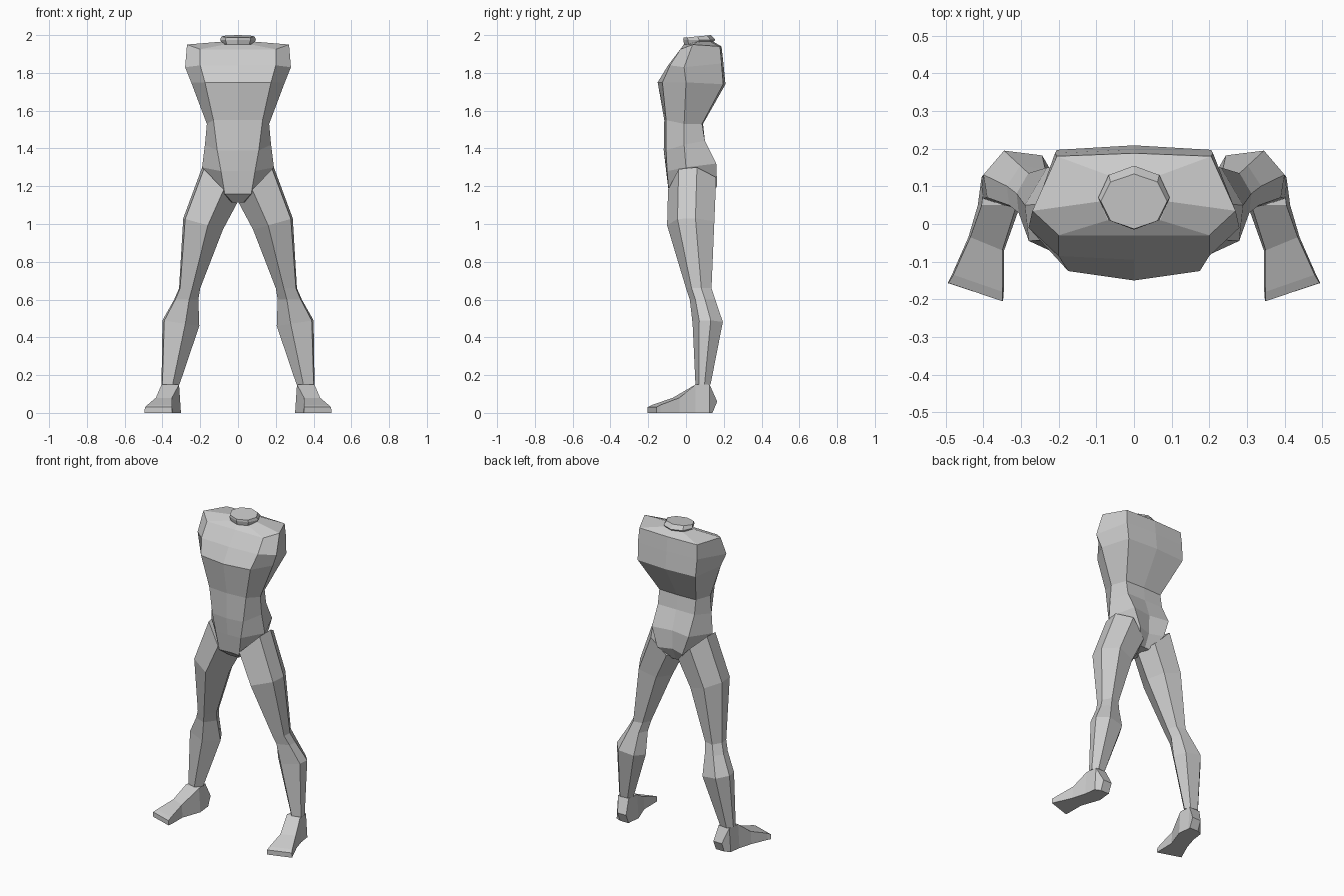
import bpy, bmesh, math


def loft(name, rings, mirror=False):
    """Skin a stack of closed rings, cap both ends, optionally mirror across x = 0."""
    bm = bmesh.new()
    rows = [[bm.verts.new(p) for p in ring] for ring in rings]
    n = len(rows[0])
    for a, b in zip(rows, rows[1:]):
        for i in range(n):
            j = (i + 1) % n
            bm.faces.new((a[i], a[j], b[j], b[i]))
    bm.faces.new(rows[0])
    bm.faces.new(rows[-1])
    bmesh.ops.recalc_face_normals(bm, faces=bm.faces)
    mesh = bpy.data.meshes.new(name)
    bm.to_mesh(mesh)
    bm.free()
    obj = bpy.data.objects.new(name, mesh)
    bpy.context.collection.objects.link(obj)
    if mirror:
        mod = obj.modifiers.new("mirror", 'MIRROR')
        mod.use_mirror_merge = False
    return obj


# Torso: eight-sided rings from neck base to crotch
def torso_ring(zf, zs, zb, yc, xf, yf, xs, ys, xb, yb, dy):
    half = [(xf, yf, zf), (xs, ys, zs), (xb, yb, zb)]
    other = [(-x, y, z) for x, y, z in reversed(half)]
    return [(0, yc, zf)] + half + [(0, yb + dy, zb)] + other


TORSO = [
    # z front, side, back | centre y | front corner | side | back corner | back bulge
    (1.95, 1.965, 1.965, -.012, .07, .01, .09, .06, .07, .13, .015),
    (1.925, 1.95, 1.94, -.03, .20, -.03, .27, .035, .205, .18, .008),
    (1.84, 1.83, 1.85, -.095, .20, -.085, .28, -.01, .21, .188, .01),
    (1.75, 1.75, 1.74, -.15, .175, -.125, .248, 0, .205, .197, .012),
    (1.55, 1.53, 1.53, -.115, .13, -.105, .165, -.01, .13, .085, .005),
    (1.39, 1.42, 1.44, -.118, .11, -.105, .175, -.01, .13, .10, 0),
    (1.28, 1.30, 1.32, -.105, .09, -.10, .19, 0, .13, .16, -.02),
    (1.16, 1.18, 1.20, -.085, .07, -.09, .12, .03, .09, .165, -.03),
    (1.115, 1.115, 1.12, -.04, .03, -.04, .04, .03, .03, .10, 0),
]
loft("torso", [torso_ring(*r) for r in TORSO])


# Neck: short flared octagonal stub, tilted slightly forward
def neck_ring(z, rx, ry, y0, tilt):
    ring = []
    for k in range(8):
        a = k * math.pi / 4
        s = math.sin(a)
        ring.append((rx * math.cos(a), y0 + ry * s, z + tilt * s))
    return ring


loft("neck", [neck_ring(1.94, .075, .07, .065, .01),
              neck_ring(1.975, .095, .085, .07, .0),
              neck_ring(1.993, .088, .073, .06, .007)])

# Legs: six-sided sections, hip to ankle
HEX = [(.38, 0), (.95, .22), (1, .6), (.72, 1), (.2, .92), (0, .5)]


def leg_ring(z, tilt, xi, xo, yf, yb):
    return [(xi + u * (xo - xi), yf + v * (yb - yf), z + tilt * (u - .5))
            for u, v in HEX]


LEG = [
    (1.205, .19, .005, .19, -.095, .16),
    (1.00, .06, .08, .29, -.10, .15),
    (.66, 0, .20, .312, 0, .135),
    (.60, 0, .21, .338, .02, .155),
    (.475, .03, .205, .40, .035, .195),
    (.15, 0, .31, .405, .05, .13),
]
loft("leg", [leg_ring(*r) for r in LEG], mirror=True)


# Feet: four-sided sections, heel to splayed toe
def foot_ring(xi, yi, xo, yo, z, spread, heel):
    return [(xi - spread, yi - heel, 0), (xi, yi, z),
            (xo, yo, z), (xo + spread, yo - heel, 0)]


FOOT = [
    (.31, .165, .37, .165, .06, 0, .025),
    (.32, .125, .395, .125, .15, .01, 0),
    (.312, .05, .405, .05, .15, .01, 0),
    (.35, -.07, .435, -.035, .08, .005, 0),
    (.35, -.18, .48, -.135, .042, .004, 0),
    (.35, -.205, .493, -.157, .03, .002, 0),
]
loft("foot", [foot_ring(*r) for r in FOOT], mirror=True)
